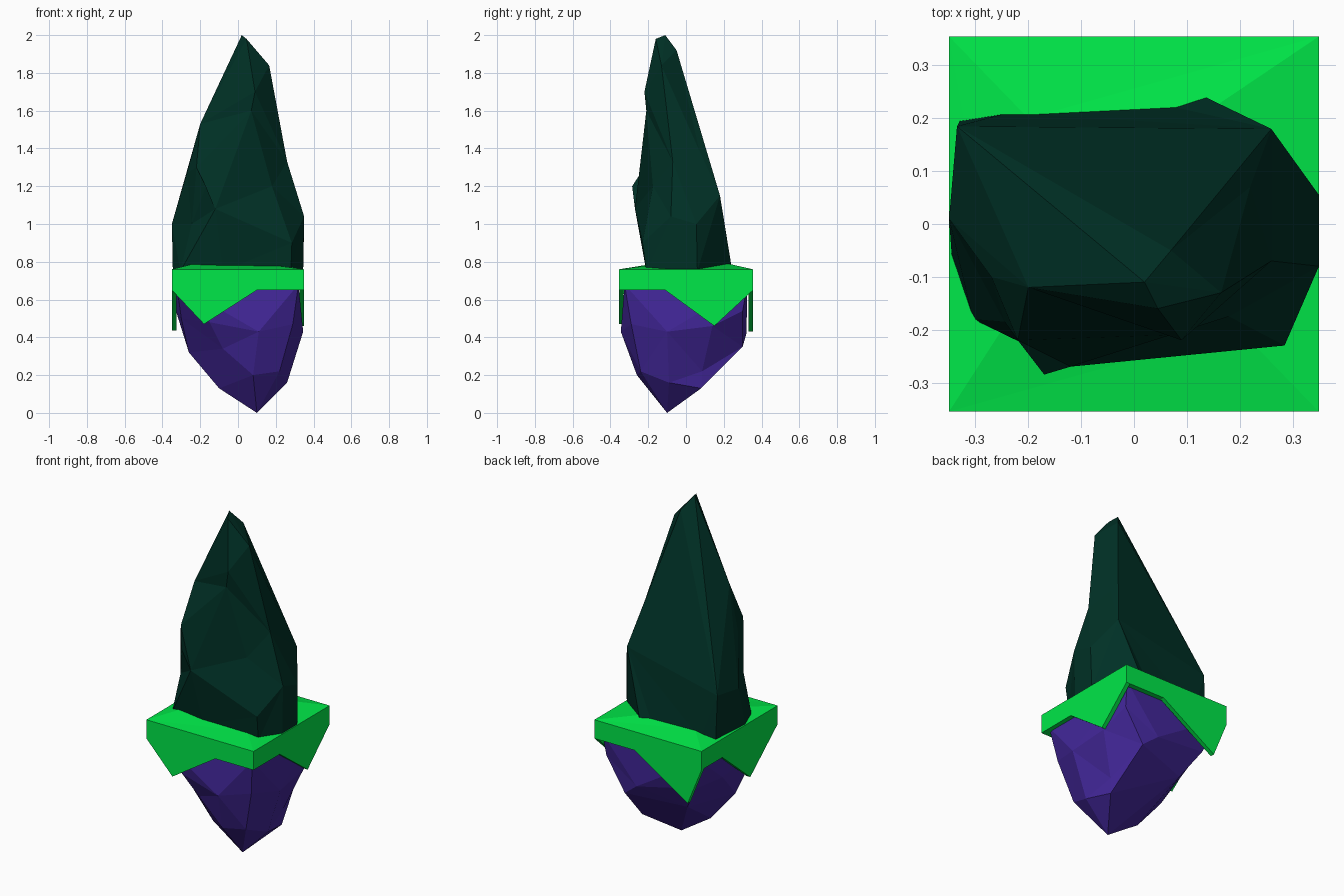
import bpy, bmesh
from mathutils import Vector

if "Cube" in bpy.data.objects:
    bpy.data.objects.remove(bpy.data.objects["Cube"])


def finish(name, bm, colour):
    bmesh.ops.recalc_face_normals(bm, faces=bm.faces)
    mesh = bpy.data.meshes.new(name)
    bm.to_mesh(mesh)
    bm.free()
    obj = bpy.data.objects.new(name, mesh)
    bpy.context.collection.objects.link(obj)
    mat = bpy.data.materials.new(name + "_colour")
    mat.diffuse_color = (*colour, 1)
    mat.use_nodes = True
    mat.node_tree.nodes["Principled BSDF"].inputs["Base Color"].default_value = mat.diffuse_color
    mesh.materials.append(mat)
    return obj


def inflated_hull(name, points, centre, radii, colour):
    """Faceted boulder. The corners are inflated towards an ellipsoid just far
    enough for all of them to lie on a convex hull, then moved back."""
    points = [Vector(p) for p in points]
    centre, radii = Vector(centre), Vector(radii)
    for step in range(21):
        bm = bmesh.new()
        for p in points:
            d = p - centre
            size = Vector(a / r for a, r in zip(d, radii)).length
            bm.verts.new(p.lerp(centre + d / size, step / 20))
        verts = list(bm.verts)
        bmesh.ops.convex_hull(bm, input=verts)
        if all(v.link_faces for v in verts) or step == 20:
            break
        bm.free()
    for v, p in zip(verts, points):
        v.co = p
    bmesh.ops.delete(bm, geom=[v for v in verts if not v.link_faces], context='VERTS')
    return finish(name, bm, colour)


GREEN = (0.0, 0.80, 0.065)

# tall dark rock: corners from summit (A) to foot (a-j), joined by triangle strips
corners = dict(
    A=(.02, -.11, 2.0), D=(.045, -.16, 1.98), B=(.07, -.05, 1.92), C=(.165, -.13, 1.84),
    E=(.09, -.22, 1.7), K=(.07, -.21, 1.6), F=(-.2, -.12, 1.53), N=(.22, .07, 1.39),
    M=(.26, -.07, 1.33), H=(-.22, -.22, 1.3), U=(-.27, -.1, 1.27), I=(-.17, -.285, 1.2),
    L=(.18, -.175, 1.2), P=(.26, .18, 1.15), J=(-.12, -.27, 1.08), O=(.35, -.08, 1.04),
    R=(.35, .055, 1.0), G=(-.335, .185, 1.02), T=(-.35, .01, 1.0),
    S=(-.245, -.185, 1.0), Q=(.285, -.23, .9))
foot = [(-.305, -.18), (-.08, -.21), (.28, -.21), (.345, -.08), (.345, .06),
        (.125, .245), (.06, .225), (-.24, .21), (-.33, .195), (-.345, -.06)]
corners.update({k: (x, y, .75) for k, (x, y) in zip("abcdefghij", foot)})
bm = bmesh.new()
v = {k: bm.verts.new(p) for k, p in corners.items()}
for strip in ("SaJbQcOdRePfPgPhGiGjTaS", "NPBGAF", "GFTUSHIJ", "FUH", "SIJ",
              "AFDEC", "DCAB", "EFKHJ", "KJLQO", "KMLO", "ORMPN", "KEMCNB"):
    for tri in zip(strip, strip[1:], strip[2:]):
        if len(set(tri)) == 3:
            bm.faces.new([v[k] for k in tri])
bm.faces.new([v[k] for k in "abcdefghij"])
finish("tall_rock", bm, (0.0, 0.030, 0.019))

# purple underside rock, from the tip up to the grass
inflated_hull("under_rock", [
    (.1, -.1, 0), (-.1, -.09, .13), (.23, .08, .13), (.26, -.09, .16),
    (.08, -.26, .2), (.22, -.24, .22), (.235, .085, .22),
    (-.08, -.25, .34), (-.26, -.09, .32), (-.15, .2, .32), (.19, .3, .35),
    (.11, -.345, .43), (.345, -.1, .43), (.1, .32, .42),
    (.29, -.29, .47), (.33, .14, .46),
    (-.15, -.31, .48), (-.3, -.2, .5), (-.31, .1, .5), (-.25, .27, .48),
    (.31, .3, .54), (-.335, -.12, .56),
    (.32, -.325, .68), (-.325, -.325, .68), (.32, .325, .68), (-.325, .325, .68)],
    (.02, 0, .45), (.4, .4, .46), (0.055, 0.020, 0.32))

# grass slab with a gently raised top
HX, HY = .35, .355
bm = bmesh.new()
outline = [(-HX, -HY), (HX, -HY), (HX, HY), (-HX, HY)]
crown = [(-.25, -.2, .785), (.2, -.2, .78), (.12, .2, .795), (-.2, .2, .79)]
low = [bm.verts.new((x, y, .65)) for x, y in outline]
rim = [bm.verts.new((x, y, .76)) for x, y in outline]
top = [bm.verts.new(p) for p in crown]
for i in range(4):
    j = (i + 1) % 4
    bm.faces.new((low[i], low[j], rim[j], rim[i]))
    bm.faces.new((rim[i], rim[j], top[j]))
    bm.faces.new((rim[i], top[j], top[i]))
bm.faces.new(top)
bm.faces.new(low[::-1])
finish("grass_slab", bm, GREEN)


# pointed grass overhangs, one thin triangle per side
def overhang(name, axis, side, profile):
    bm = bmesh.new()
    layers = []
    for depth in (0, .025):
        d = side * ((HX if axis == 'x' else HY) - depth)
        layers.append([bm.verts.new((d, a, z) if axis == 'x' else (a, d, z))
                       for a, z in profile])
    outer, inner = layers
    bm.faces.new(outer)
    bm.faces.new(inner)
    for i in range(3):
        j = (i + 1) % 3
        bm.faces.new((outer[i], outer[j], inner[j], inner[i]))
    finish(name, bm, GREEN)


overhang("front_overhang", 'y', -1, [(-.35, .65), (-.18, .47), (.1, .65)])
overhang("right_overhang", 'x', 1, [(-.11, .65), (.15, .46), (.355, .65)])
overhang("back_overhang", 'y', 1, [(-.35, .65), (-.26, .43), (.09, .65)])
overhang("left_overhang", 'x', -1, [(-.355, .65), (-.1, .435), (.16, .65)])
